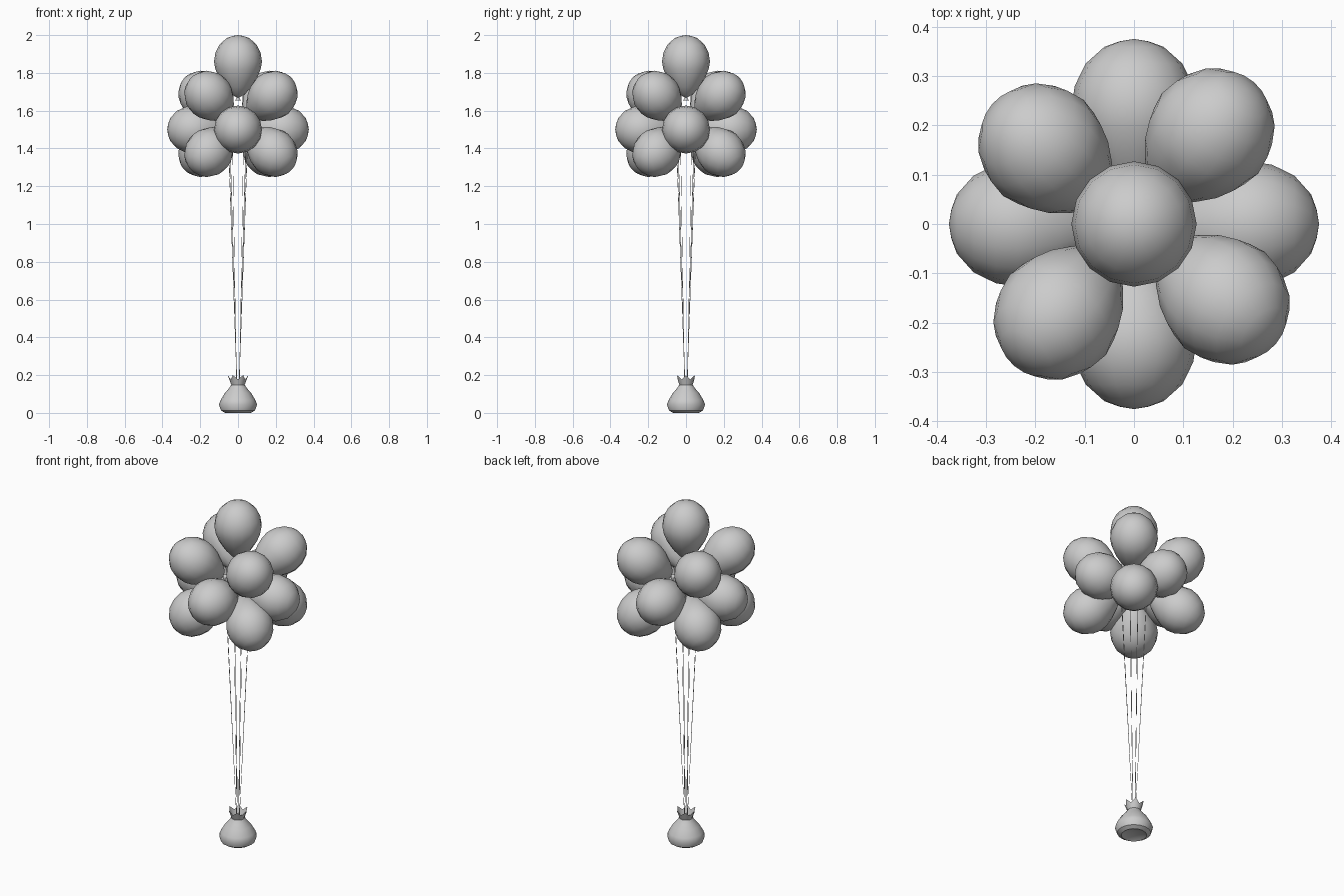
import bpy, bmesh, math
from mathutils import Vector

if "Cube" in bpy.data.objects:
    bpy.data.objects.remove(bpy.data.objects["Cube"])


def lathe(name, profile, sides, sharp=40):
    """Spin (radius, z) points around z; zero radius makes a pole."""
    bm = bmesh.new()
    rings = []
    for r, z in profile:
        if r == 0:
            rings.append([bm.verts.new((0, 0, z))] * sides)
        else:
            rings.append([bm.verts.new((r * math.cos(2 * math.pi * i / sides),
                                        r * math.sin(2 * math.pi * i / sides), z))
                          for i in range(sides)])
    for a, b in zip(rings, rings[1:]):
        for i in range(sides):
            j = (i + 1) % sides
            bm.faces.new(list(dict.fromkeys((a[i], a[j], b[j], b[i]))))
    bmesh.ops.recalc_face_normals(bm, faces=bm.faces)
    mesh = bpy.data.meshes.new(name)
    bm.to_mesh(mesh)
    bm.free()
    mesh.shade_smooth()
    mesh.set_sharp_from_angle(angle=math.radians(sharp))
    obj = bpy.data.objects.new(name, mesh)
    bpy.context.collection.objects.link(obj)
    return obj


# Balloon outline: knot, tapered neck, round crown (widest ring at z = 0)
KNOT = 0.205
BALLOON = [(0, -KNOT), (0.015, -KNOT), (0.006, -0.19), (0.035, -0.175),
           (0.071, -0.135), (0.102, -0.085), (0.12, -0.04), (0.127, 0),
           (0.12, 0.045), (0.098, 0.09), (0.06, 0.124), (0.03, 0.135), (0, 0.14)]
TIE = Vector((0, 0, 0.15))


def balloon(name, azimuth, elevation, radius, height):
    a, e = math.radians(azimuth), math.radians(elevation)
    axis = Vector((math.cos(e) * math.cos(a), math.cos(e) * math.sin(a), math.sin(e)))
    centre = Vector((radius * math.cos(a), radius * math.sin(a), height))
    obj = lathe(name + "_balloon", BALLOON, 16)
    obj.location = centre
    obj.rotation_euler = (0, math.pi / 2 - e, a)
    # thin string from the knot down to the weight
    start = TIE + Vector((math.cos(a), math.sin(a), 0)) * (0.008 if radius else 0)
    line = centre - axis * KNOT - start
    string = lathe(name + "_string", [(0.001, 0), (0.001, line.length)], 3)
    string.location = start
    string.rotation_euler = line.to_track_quat('Z', 'Y').to_euler()


# Balloon bunch: one on top and three rings of four
balloon("top", 0, 90, 0, 1.86)
for k in range(4):
    balloon(f"upper_{k + 1}", 50 + 90 * k, 34, 0.24, 1.68)
    balloon(f"middle_{k + 1}", 90 * k, 0, 0.235, 1.5)
    balloon(f"lower_{k + 1}", 50 + 90 * k, -34, 0.24, 1.38)

# Weight: gathered pouch
lathe("weight_pouch", [(0, 0.012), (0.05, 0.008), (0.068, 0), (0.09, 0.013),
                       (0.101, 0.045), (0.092, 0.068), (0.07, 0.105),
                       (0.05, 0.127), (0.036, 0.148), (0, 0.15)], 16)

# Pouch collar: flared ring with pointed tips
collar = lathe("weight_collar", [(0.034, 0.145), (0.055, 0.2)], 12)
for i, v in enumerate(list(collar.data.vertices)[12:]):
    if i % 2:
        v.co = (v.co.x * 0.8, v.co.y * 0.8, 0.177)
